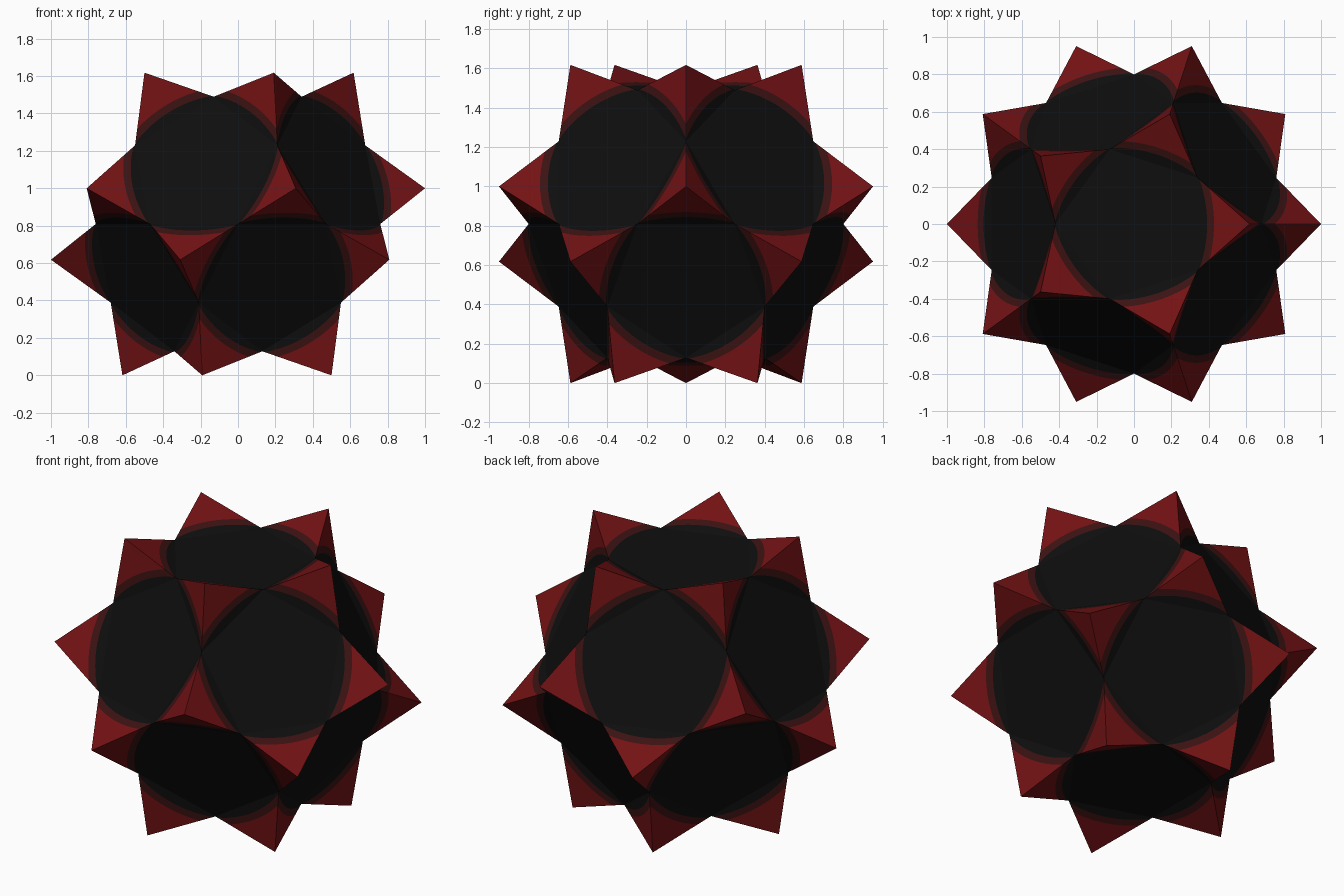
import bpy, bmesh, math
from mathutils import Vector

if "Cube" in bpy.data.objects:
    bpy.data.objects.remove(bpy.data.objects["Cube"])

PHI = (1 + 5 ** 0.5) / 2
H = PHI / 2                    # half height, also centre height
NOTCH = 0.841                  # how far edge midpoints are pulled inward
R_BLACK, R_RIM = 0.805, 0.838  # colour limits, as distance from the centre
COLS = 20                      # slices per spike face
LIFT = Vector((0, 0, H))


def material(name, rgb):
    m = bpy.data.materials.new(name)
    m.diffuse_color = (*rgb, 1)
    m.use_nodes = True
    m.node_tree.nodes["Principled BSDF"].inputs["Base Color"].default_value = m.diffuse_color
    return m


black = material("black", (0.0045, 0.0045, 0.0045))
rim = material("dark red rim", (0.045, 0.006, 0.006))
red = material("deep red", (0.17, 0.006, 0.007))


def add_face(bm, pts, mat=0):
    """Flat face turned to point away from the centre."""
    if (pts[1] - pts[0]).cross(pts[2] - pts[0]).dot(pts[0]) < 0:
        pts = pts[::-1]
    bm.faces.new([bm.verts.new(p + LIFT) for p in pts]).material_index = mat


def finish(bm, name, mats):
    bmesh.ops.remove_doubles(bm, verts=bm.verts, dist=1e-5)
    me = bpy.data.meshes.new(name)
    bm.to_mesh(me)
    bm.free()
    for m in mats:
        me.materials.append(m)
    bpy.context.collection.objects.link(bpy.data.objects.new(name, me))


def ring(r, z, start):
    return [Vector((r * math.cos(math.radians(start + 72 * k)),
                    r * math.sin(math.radians(start + 72 * k)), z)) for k in range(5)]


def at_radius(a, b, r):
    """Point on segment a-b at distance r from the centre."""
    d = b - a
    A, B, C = d.dot(d), a.dot(d), a.dot(a) - r * r
    t = (-B + math.sqrt(max(B * B - A * C, 0))) / A
    return a + d * min(max(t, 0), 1)


# Spike tips sit on the corners of a regular dodecahedron
z2 = H - 1 / PHI
tips = ring(1 / PHI, H, 0) + ring(1, z2, 0) + ring(1, -z2, 36) + ring(1 / PHI, -H, 36)
edge = 2 / PHI * math.sin(math.radians(36))

# Three-sided spikes, each side banded black / rim / red
bm = bmesh.new()
valleys = []
for tip in tips:
    near = [q for q in tips if 0.01 < (q - tip).length < edge * 1.05]
    mids = [(tip + q) * 0.5 * NOTCH for q in near]
    valleys += [m for m in mids if all((m - v).length > 0.01 for v in valleys)]
    for i in range(3):
        a, b = mids[i], mids[(i + 1) % 3]
        cols = []
        for k in range(COLS + 1):
            base = a.lerp(b, k / COLS)
            cols.append((base, at_radius(base, tip, R_BLACK), at_radius(base, tip, R_RIM)))
        for p, q in zip(cols, cols[1:]):
            add_face(bm, [p[0], q[0], q[1], p[1]], 0)
            add_face(bm, [p[1], q[1], q[2], p[2]], 1)
            add_face(bm, [p[2], q[2], tip], 2)
finish(bm, "spikes", [black, rim, red])

# Twelve sunken pentagons between the spikes
bm = bmesh.new()
axes = [Vector((0, 0, 1)), Vector((0, 0, -1))] + ring(2, 1, 36) + ring(2, -1, 0)
for n in axes:
    n.normalize()
    pts = sorted(valleys, key=lambda v: -v.dot(n))[:5]
    u = (pts[0] - n * pts[0].dot(n)).normalized()
    w = n.cross(u)
    pts.sort(key=lambda v: math.atan2(v.dot(w), v.dot(u)))
    add_face(bm, pts)
finish(bm, "pentagon_panels", [black])
